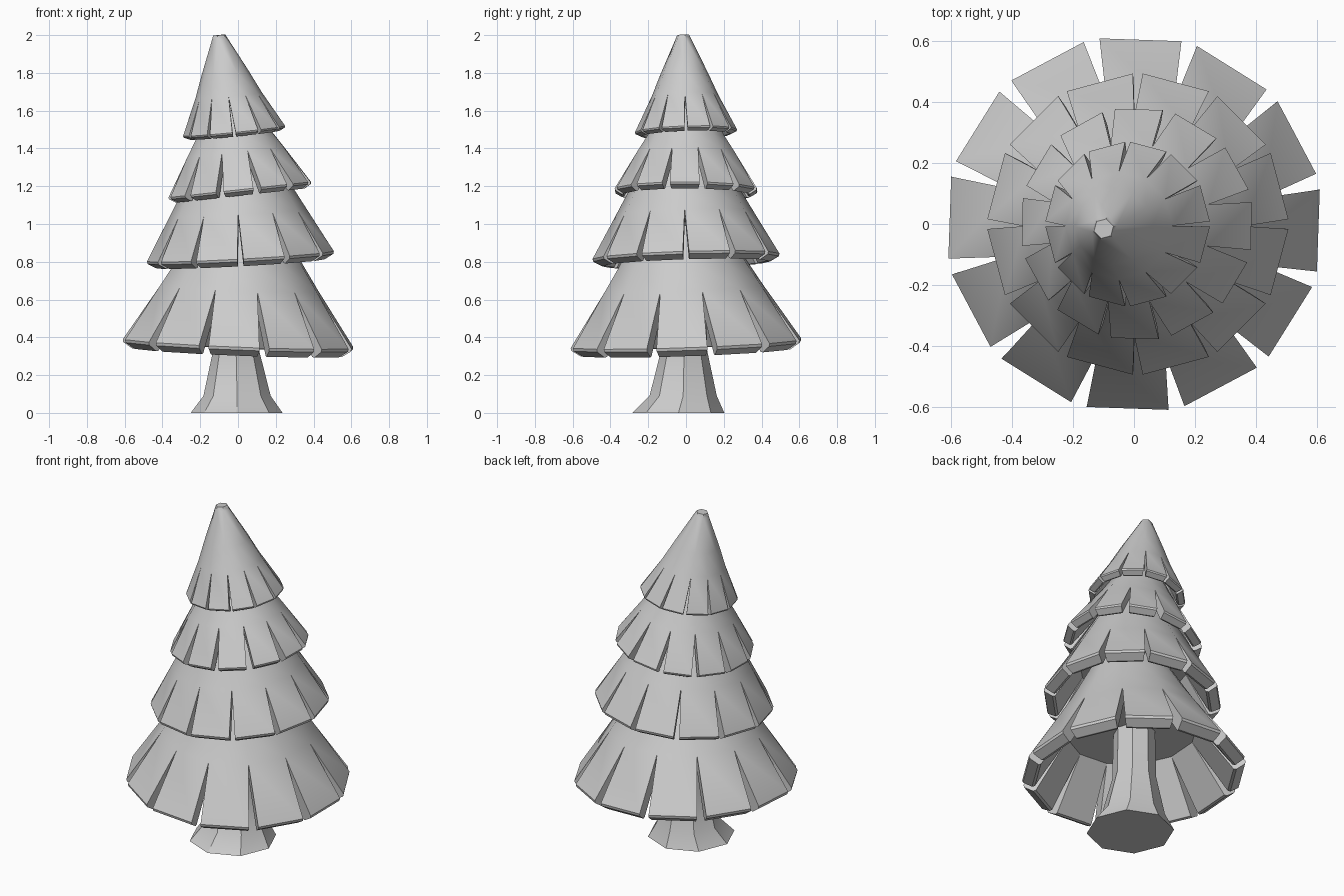
import bpy, bmesh
from math import sin, cos, tan, pi, radians
from mathutils import Vector

if "Cube" in bpy.data.objects:
    bpy.data.objects.remove(bpy.data.objects["Cube"])

N = 12
HALF = pi / N


def finish(bm, name):
    bmesh.ops.remove_doubles(bm, verts=bm.verts, dist=0.0005)
    bmesh.ops.recalc_face_normals(bm, faces=bm.faces)
    me = bpy.data.meshes.new(name)
    bm.to_mesh(me)
    bm.free()
    ob = bpy.data.objects.new(name, me)
    bpy.context.collection.objects.link(ob)
    bpy.ops.object.select_all(action='DESELECT')
    ob.select_set(True)
    bpy.context.view_layer.objects.active = ob
    bpy.ops.object.shade_smooth_by_angle(angle=radians(32))
    return ob


def tier(name, upper, rim, thick, keep, phase, cx, tilt, lean, tip=False):
    """upper: (apothem, z) rings from the top to the slit tops; rim: outer edge;
    keep: part of the rim left between slits; tilt: z slope along x and y."""
    bm = bmesh.new()
    z0 = rim[1]
    slit = Vector(upper[-1])
    edge = Vector(rim)
    down = (edge - slit).normalized()
    inward = Vector((down.y, -down.x))
    if inward.x > 0:
        inward = -inward

    def put(a, w, ang, z):
        x = a * cos(ang) - w * sin(ang)
        y = a * sin(ang) + w * cos(ang)
        return bm.verts.new((x + cx - lean * (z - z0), y - tilt[1] * (z - z0),
                             z + tilt[0] * x + tilt[1] * y))

    def ring(a, z, hexed=False):
        out = []
        for i in range(N):
            ang = phase + (2 * i - 1) * HALF
            if hexed:
                ang = phase + (i // 2) * pi / 3
            out.append(put(a / cos(HALF), 0, ang, z))
        return out

    # cone above the slits
    rings = [ring(a, z, tip and k < 2) for k, (a, z) in enumerate(upper)]
    bm.faces.new(rings[0])
    for r0, r1 in zip(rings, rings[1:]):
        for i in range(N):
            j = (i + 1) % N
            bm.faces.new((r0[i], r0[j], r1[j], r1[i]))
    # inner ceiling
    si = slit + inward * thick
    inner = ring(si.x, si.y)
    bm.faces.new(inner)
    # flared boards with a softened rim
    c = thick * 0.14
    prof = [edge - down * c, edge + inward * c,
            edge + inward * (thick - c), edge + inward * thick - down * c]
    for i in range(N):
        j = (i + 1) % N
        ang = phase + 2 * i * HALF
        sides = []
        for s, k in ((-1, i), (1, j)):
            pts = [put(p.x, s * p.x * tan(HALF) * keep, ang, p.y) for p in prof]
            sides.append([rings[-1][k]] + pts + [inner[k]])
        a, b = sides
        bm.faces.new(a)
        bm.faces.new(b)
        for k in range(len(a) - 1):
            bm.faces.new((a[k], b[k], b[k + 1], a[k + 1]))
    return finish(bm, name)


# four branch tiers, bottom to top
tier("branch_tier_bottom", [(0.22, 1.0), (0.335, 0.79), (0.415, 0.66)],
     (0.612, 0.36), 0.08, 0.83, radians(-2), 0.0, (-0.04, 0.035), -0.02)
tier("branch_tier_lower", [(0.19, 1.36), (0.295, 1.16), (0.35, 1.06)],
     (0.487, 0.82), 0.072, 0.87, radians(15), 0.013, (0.055, 0.03), 0.05)
tier("branch_tier_upper", [(0.13, 1.6), (0.205, 1.46), (0.255, 1.38)],
     (0.38, 1.175), 0.055, 0.78, radians(-1), 0.01, (0.11, 0.0), 0.11)
tier("branch_tier_top", [(0.032, 2.0), (0.041, 1.98), (0.12, 1.8), (0.17, 1.68)],
     (0.266, 1.487), 0.045, 0.87, radians(15), -0.02, (0.1, 0.03), 0.155, True)

# flared eight-sided trunk
bm = bmesh.new()
rings = []
for z, r, x, y in ((0, 0.243, -0.007, -0.04), (0.09, 0.178, -0.005, -0.015),
                   (0.33, 0.122, -0.01, -0.01), (0.66, 0.115, -0.01, -0.01)):
    rings.append([bm.verts.new((x + r * cos(i * pi / 4), y + r * sin(i * pi / 4), z))
                  for i in range(8)])
bm.faces.new(rings[0])
bm.faces.new(rings[-1])
for r0, r1 in zip(rings, rings[1:]):
    for i in range(8):
        j = (i + 1) % 8
        bm.faces.new((r0[i], r0[j], r1[j], r1[i]))
trunk = finish(bm, "trunk")
bpy.ops.object.select_all(action='DESELECT')
trunk.select_set(True)
bpy.context.view_layer.objects.active = trunk
bpy.ops.object.shade_smooth_by_angle(angle=radians(50))
